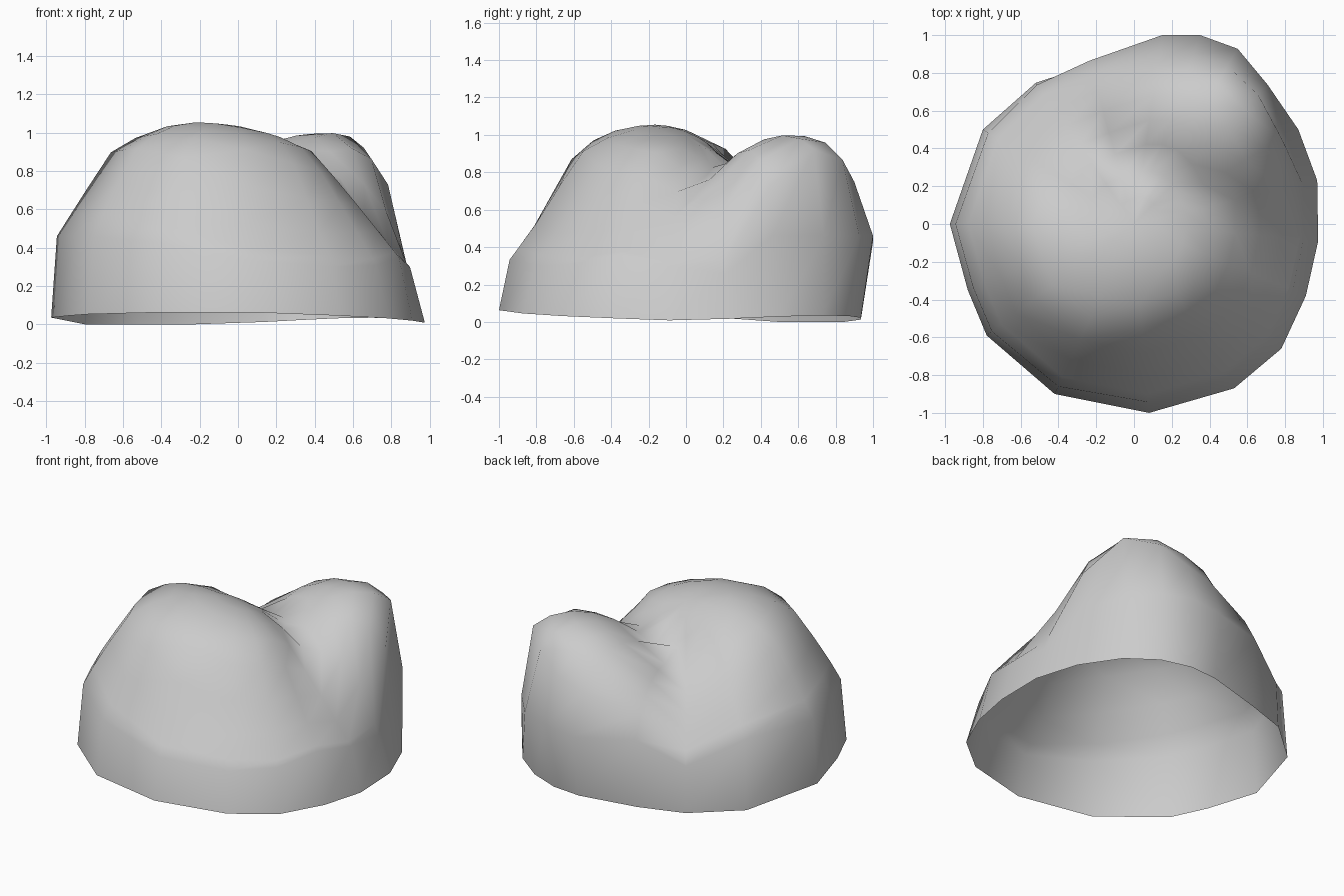
import bpy
import bmesh
from mathutils import Vector

old = bpy.data.objects.get("Cube")
if old:
    bpy.data.objects.remove(old, do_unlink=True)

# Plan outline of the boulder, counter-clockwise from the -x end
OUTLINE = [(-.975, 0), (-.88, -.35), (-.78, -.59), (-.42, -.9), (.08, -1), (.53, -.87),
           (.78, -.66), (.91, -.38), (.975, -.09), (.97, .23), (.87, .5), (.73, .76),
           (.55, .93), (.35, 1), (.15, 1), (-.24, .88), (-.53, .76), (-.8, .5)]
RINGS = [.9, .8, .68, .55, .42, .28, .14]


def main_hump(x, y):
    # Rounded cap on a conical flank, fuller towards the back left corner
    dx, dy = x + .2, y + .19
    dx *= .7 if dx > 0 else 1
    dy *= 1.05 if dy > 0 else 1
    square = dx * dx + dy * dy + .9 * min(0, dx) * max(0, dy)
    return min(1.055 - .9 * square, 1.58 - 1.65 * square ** .5)


def back_hump(x, y):
    # Steep outer flanks, gentle slopes towards the main hump
    dx, dy = x - .44, y - .55
    fall_x = 6.4 * dx ** 3 if dx > 0 else .72 * dx * dx
    fall_y = 5.6 * dy ** 3 if dy > 0 else 1.3 * dy * dy
    return 1.0 - fall_x - fall_y


def height(x, y):
    # Blend the humps, leaving a soft valley between them
    a, b = main_hump(x, y), back_hump(x, y)
    blend = max(0, .15 - abs(a - b))
    return max(a, b) + blend * blend / .6


def lowest(q):
    return .29 - .06 * q.x - .05 * q.y


def backness(p):
    return min(1, max(0, (p.y + .1 * p.x - .6) / .4))


def rim_point(p):
    # The back tucks in under its bulge and the rim is slightly uneven
    q = p * (1 - .065 * backness(p))
    wave = .035 - .03 * max(0, p.x) - .03 * p.y + .08 * p.x * max(0, p.y)
    return Vector((q.x, q.y, max(0, wave)))


def shoulder_point(p):
    inset = .055 + .025 * p.x
    q = p * (1 - inset * (1 - backness(p)))
    return Vector((q.x, q.y, min(.46, max(lowest(q), height(q.x, q.y)))))


def surface_point(p, t):
    q = p * t
    return Vector((q.x, q.y, max(lowest(q) + .06, height(q.x, q.y))))


# Open-bottomed shell made of nested rings
bm = bmesh.new()
plan = [Vector(p) for p in OUTLINE]
rows = [[bm.verts.new(rim_point(p)) for p in plan],
        [bm.verts.new(shoulder_point(p)) for p in plan]]
rows += [[bm.verts.new(surface_point(p, t)) for p in plan] for t in RINGS]
count = len(plan)
for low, high in zip(rows, rows[1:]):
    for i in range(count):
        j = (i + 1) % count
        bm.faces.new((low[i], low[j], high[j], high[i]))
top = bm.verts.new((0, 0, height(0, 0)))
for i in range(count):
    bm.faces.new((rows[-1][i], rows[-1][(i + 1) % count], top))

mesh = bpy.data.meshes.new("boulder_shell")
bm.to_mesh(mesh)
bm.free()
mesh.shade_smooth()

# Plain stone colour
stone = bpy.data.materials.new("stone_grey")
stone.use_nodes = True
colour = (.6, .6, .6, 1)
stone.diffuse_color = colour
stone.node_tree.nodes["Principled BSDF"].inputs["Base Color"].default_value = colour
mesh.materials.append(stone)

boulder = bpy.data.objects.new("boulder_shell", mesh)
bpy.context.collection.objects.link(boulder)
